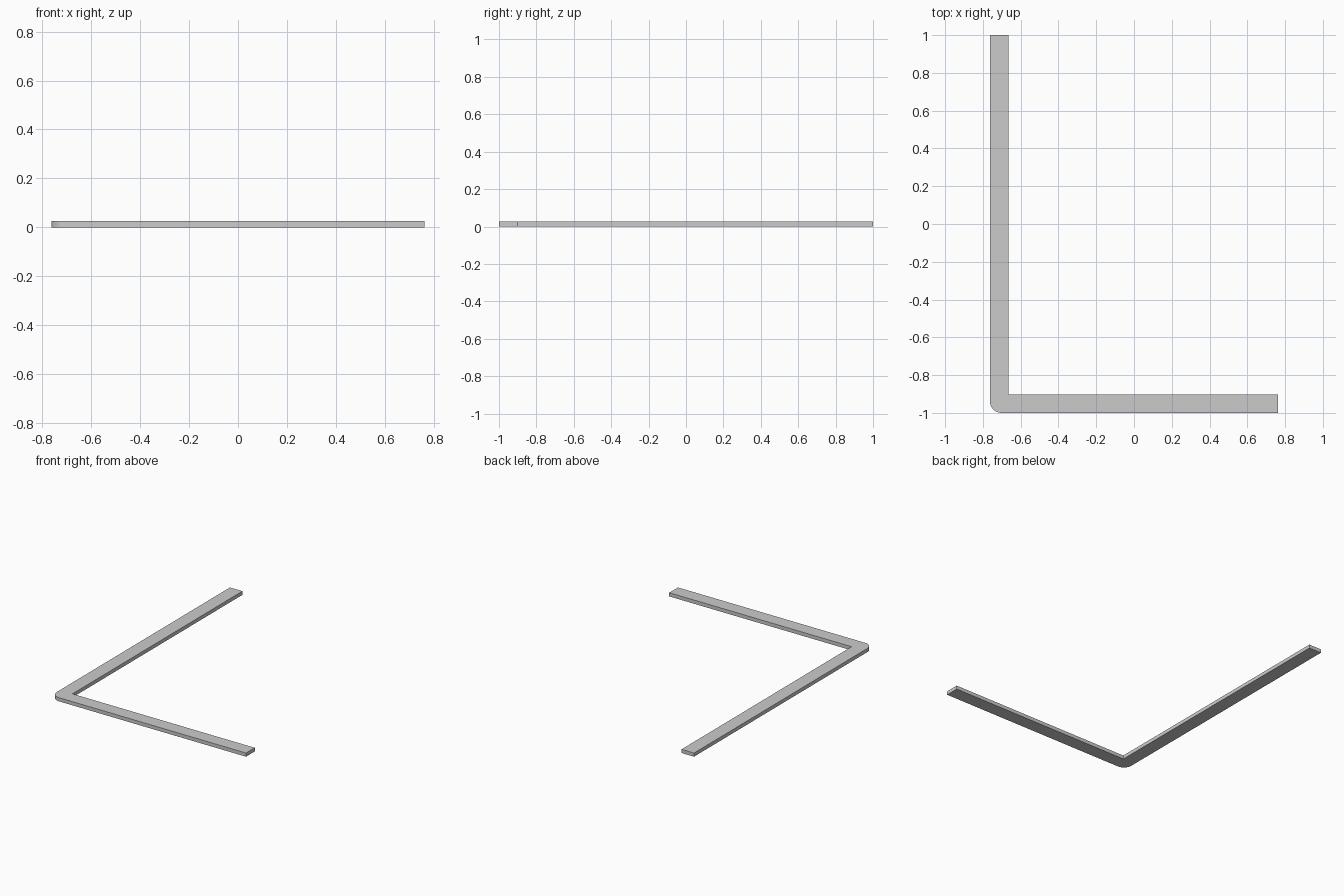
import bpy, bmesh, math

if "Cube" in bpy.data.objects:
    bpy.data.objects.remove(bpy.data.objects["Cube"])

HALF_X, HALF_Y = 0.763, 1.0   # overall half sizes
WIDTH, THICK = 0.098, 0.026   # bar cross-section
RADIUS, STEPS = 0.062, 12     # rounded outer corner

# L-shaped outline, counter-clockwise, with the outer corner rounded
outline = [(HALF_X, -HALF_Y), (HALF_X, -HALF_Y + WIDTH),
           (-HALF_X + WIDTH, -HALF_Y + WIDTH),
           (-HALF_X + WIDTH, HALF_Y), (-HALF_X, HALF_Y)]
for i in range(STEPS + 1):
    a = math.pi + i / STEPS * math.pi / 2
    outline.append((-HALF_X + RADIUS + RADIUS * math.cos(a),
                    -HALF_Y + RADIUS + RADIUS * math.sin(a)))

# Extrude the outline into a flat bar
bm = bmesh.new()
base = bm.faces.new([bm.verts.new((x, y, 0)) for x, y in outline])
top = bmesh.ops.extrude_face_region(bm, geom=[base], use_keep_orig=True)
bmesh.ops.translate(bm, vec=(0, 0, THICK),
                    verts=[v for v in top["geom"] if isinstance(v, bmesh.types.BMVert)])
bmesh.ops.recalc_face_normals(bm, faces=bm.faces)
mesh = bpy.data.meshes.new("corner_trim")
bm.to_mesh(mesh)
bm.free()

trim = bpy.data.objects.new("corner_trim", mesh)
bpy.context.collection.objects.link(trim)

# Smooth only the rounded corner
bpy.context.view_layer.objects.active = trim
trim.select_set(True)
bpy.ops.object.shade_smooth_by_angle(angle=math.radians(30))
